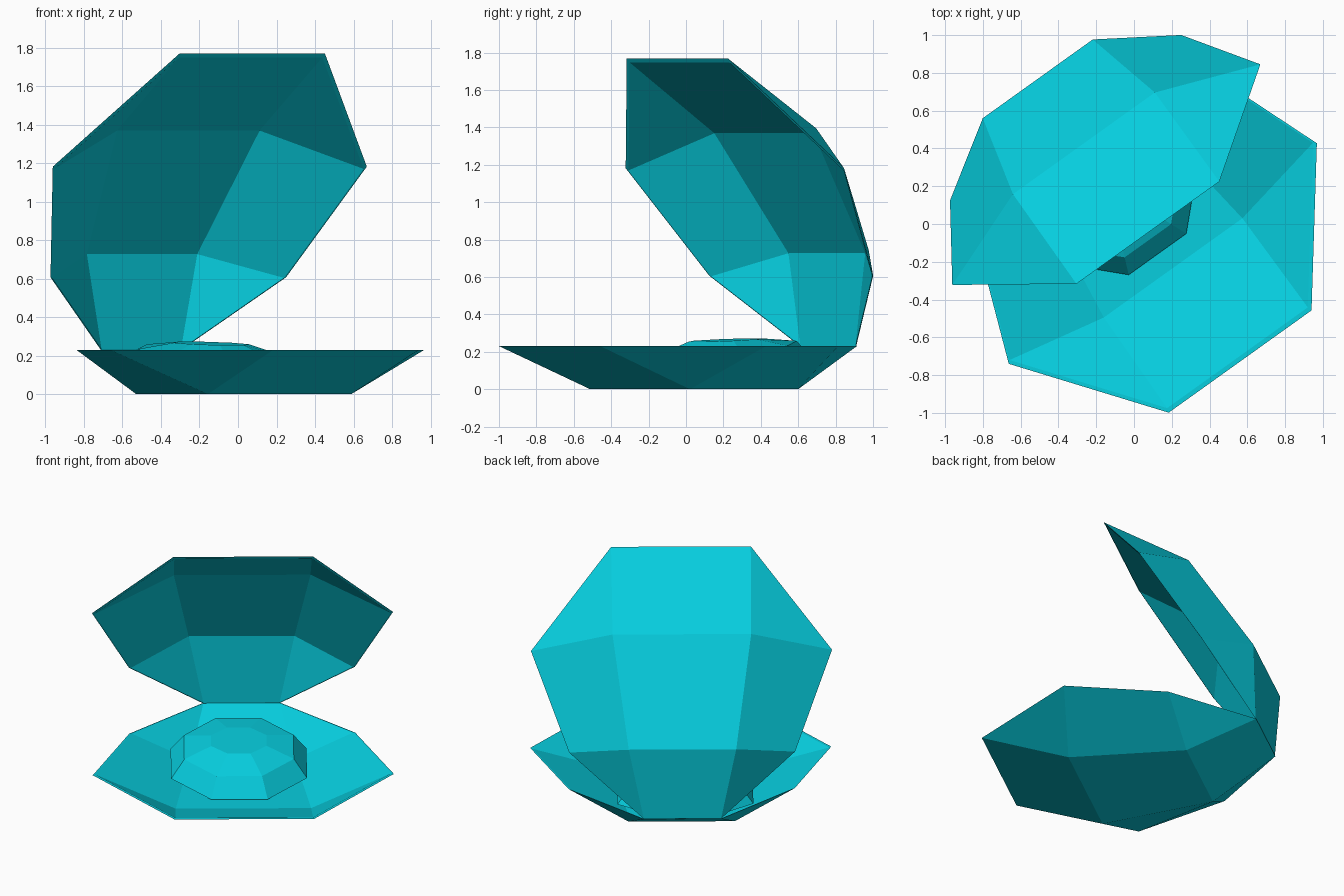
import bpy, bmesh, math
from mathutils import Vector

if "Cube" in bpy.data.objects:
    bpy.data.objects.remove(bpy.data.objects["Cube"])

teal = bpy.data.materials.new("teal")
teal.diffuse_color = (0.002, 0.62, 0.74, 1)
teal.use_nodes = True
teal.node_tree.nodes["Principled BSDF"].inputs["Base Color"].default_value = teal.diffuse_color

# Local frame: s = sideways, f = towards the shell opening (turned to front right)
TURN = math.radians(35.6)
SIDE = Vector((math.cos(TURN), math.sin(TURN), 0))
FWD = Vector((math.sin(TURN), -math.cos(TURN), 0))
RIM_Z, HINGE, MID = 0.23, -0.911, 0.033


def place(s, f, z):
    return SIDE * (s + MID) + FWD * f + Vector((0, 0, z))


def make(name, bm):
    bmesh.ops.recalc_face_normals(bm, faces=bm.faces)
    me = bpy.data.meshes.new(name)
    bm.to_mesh(me)
    bm.free()
    me.materials.append(teal)
    ob = bpy.data.objects.new(name, me)
    bpy.context.collection.objects.link(ob)


def mirrored(half):
    return half + [(-s, f) for s, f in reversed(half)]


def shell(name, rim_half, floor_half, depth, put):
    bm = bmesh.new()
    rims = []
    for k, d in ((1.0, depth), (0.985, depth - 0.025)):
        def pt(s, f, dd):
            return bm.verts.new(put(s * k, HINGE + 0.2 * (1 - k) + (f - HINGE) * k, dd))
        rim = [pt(s, f, 0) for s, f in mirrored(rim_half)]
        fl = [pt(s, f, d) for s, f in mirrored(floor_half)]
        F, W, M, K, K2, M2, W2, F2 = rim
        A, C, C2, A2 = fl
        for face in ((A, C, C2, A2), (F, A, A2, F2), (K, K2, C2, C),
                     (F, W, A), (W, M, C, A), (M, K, C),
                     (F2, A2, W2), (W2, A2, C2, M2), (M2, C2, K2)):
            bm.faces.new(face)
        rims.append(rim)
    # lip joining the outer and inner skins
    for i in range(8):
        j = (i + 1) % 8
        bm.faces.new((rims[0][i], rims[0][j], rims[1][j], rims[1][i]))
    make(name, bm)


# Half outlines (half width, distance along f): eight-sided rim, four-sided floor
# Lower shell lies flat
shell("lower_shell",
      [(0.465, 0.919), (1.003, 0.216), (0.7525, -0.438), (0.2575, -0.915)],
      [(0.458, 0.325), (0.354, -0.460)], RIM_Z,
      lambda s, f, d: place(s, f, RIM_Z - d))

# Upper shell is its slightly deeper mirror image opened about the hinge
OPEN = math.radians(57.2)
ca, sa = math.cos(OPEN), math.sin(OPEN)
shell("upper_shell",
      [(0.465, 0.919), (1.003, 0.221), (0.7525, -0.463), (0.2575, -0.911)],
      [(0.462, 0.290), (0.358, -0.485)], 0.287,
      lambda s, f, d: place(s, HINGE + (f - HINGE) * ca - d * sa,
                            RIM_Z + (f - HINGE) * sa + d * ca))

# Soft cushion inside: faceted low dome leaning forward, resting on the lower shell
bm = bmesh.new()
rings = []
N = 8
for radius, z, lean in ((0.49, 0.095, 0.12), (0.395, 0.215, 0.12), (0.2, 0.263, 0.05)):
    ring = []
    for i in range(N):
        a = 2 * math.pi * (i + 0.5) / N
        df = radius * math.sin(a)
        ring.append(bm.verts.new(place(radius * math.cos(a) - 0.025, -0.25 + df, z - lean * df)))
    rings.append(ring)
for lo, hi in zip(rings, rings[1:]):
    for i in range(N):
        j = (i + 1) % N
        bm.faces.new((lo[i], lo[j], hi[j], hi[i]))
bm.faces.new(rings[-1])
bm.faces.new(rings[0])
make("cushion", bm)
